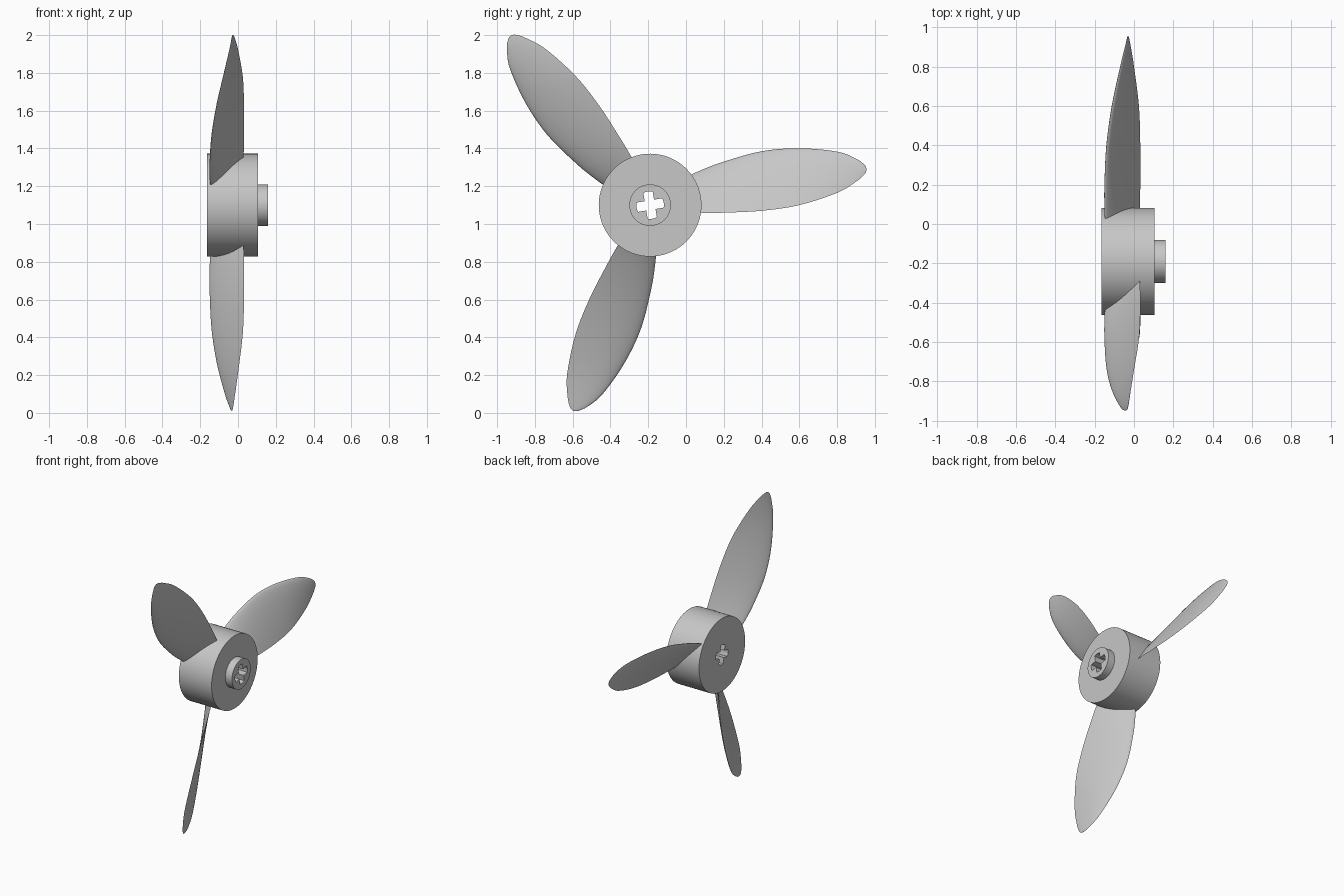
import bpy, bmesh, math
from mathutils import Vector

if "Cube" in bpy.data.objects:
    bpy.data.objects.remove(bpy.data.objects["Cube"], do_unlink=True)

CENTRE = Vector((0, -0.19, 1.10))
TILT = math.radians(9.4)
SIDES = 72

grey = bpy.data.materials.new("light_grey_plastic")
grey.use_nodes = True
grey.diffuse_color = (0.57, 0.57, 0.57, 1)
grey.node_tree.nodes["Principled BSDF"].inputs["Base Color"].default_value = grey.diffuse_color


def add_object(name, bm, angle):
    bmesh.ops.recalc_face_normals(bm, faces=bm.faces)
    mesh = bpy.data.meshes.new(name)
    bm.to_mesh(mesh)
    bm.free()
    mesh.materials.append(grey)
    obj = bpy.data.objects.new(name, mesh)
    obj.location = CENTRE
    bpy.context.collection.objects.link(obj)
    bpy.ops.object.select_all(action="DESELECT")
    obj.select_set(True)
    bpy.context.view_layer.objects.active = obj
    bpy.ops.object.shade_smooth_by_angle(angle=math.radians(angle))
    return obj


def bridge(bm, a, b):
    for i in range(len(a)):
        j = (i + 1) % len(a)
        bm.faces.new((a[i], a[j], b[j], b[i]))


def cross_radius(a, reach=0.073):
    # Polar outline of a cross with rounded arm ends
    half = reach * math.sin(math.radians(20))
    return min(reach, half / max(min(abs(math.sin(a)), abs(math.cos(a))), 1e-6))


def cross_tube(name, radius, x0, x1):
    # Cylinder along x with a cross-shaped axle hole right through it
    bm = bmesh.new()
    rings = []
    for x, hole in ((x0, True), (x0, False), (x1, False), (x1, True)):
        ring = []
        for i in range(SIDES):
            a = math.tau * i / SIDES
            r = cross_radius(a) if hole else radius
            ring.append(bm.verts.new((x, r * math.cos(a + TILT), r * math.sin(a + TILT))))
        rings.append(ring)
    for k in range(4):
        bridge(bm, rings[k], rings[(k + 1) % 4])
    return add_object(name, bm, 30)


def smooth_path(points, steps):
    # Catmull-Rom interpolation of station rows
    pts = [Vector(p) for p in points]
    pts = [2 * pts[0] - pts[1]] + pts + [2 * pts[-1] - pts[-2]]
    out = []
    for a, b, c, d in zip(pts, pts[1:], pts[2:], pts[3:]):
        for s in range(steps):
            t = s / steps
            out.append(0.5 * (2 * b + (c - a) * t + (2 * a - 5 * b + 4 * c - d) * t**2
                              + (3 * b - a - 3 * c + d) * t**3))
    return out + [pts[-2]]


def thickness(s):
    # Rounded nose, sharp trailing edge
    return 5 * (0.2969 * math.sqrt(s) - 0.126 * s - 0.3516 * s**2 + 0.2843 * s**3 - 0.1036 * s**4)


# Blade stations: reach, leading offset, trailing offset, leading x, trailing x
STATIONS = [
    (0.15, 0.130, -0.040, -0.145, 0.030),
    (0.27, 0.185, -0.042, -0.150, 0.030),
    (0.39, 0.230, -0.040, -0.150, 0.032),
    (0.59, 0.285, -0.030, -0.140, 0.032),
    (0.79, 0.301, 0.000, -0.112, 0.025),
    (0.99, 0.283, 0.065, -0.069, 0.000),
    (1.09, 0.246, 0.124, -0.045, -0.016),
    (1.135, 0.213, 0.163, -0.035, -0.025),
    (1.146, 0.192, 0.184, -0.031, -0.029),
]


def blade(name, turn):
    bm = bmesh.new()
    n = 14
    cuts = [(1 - math.cos(math.pi * i / n)) / 2 for i in range(n + 1)]
    section = [(s, 0.6) for s in cuts] + [(s, -0.4) for s in reversed(cuts[1:-1])]
    rings = []
    for u, v_lead, v_trail, x_lead, x_trail in smooth_path(STATIONS, 5):
        lead, trail = Vector((x_lead, u, v_lead)), Vector((x_trail, u, v_trail))
        chord = trail - lead
        normal = Vector((-chord.z, 0, chord.x)).normalized()
        depth = min(0.05, 0.16 * chord.length)
        rings.append([bm.verts.new(lead + chord * s + normal * depth * side * thickness(s))
                      for s, side in section])
    for a, b in zip(rings, rings[1:]):
        bridge(bm, a, b)
    bm.faces.new(rings[0])
    bm.faces.new(rings[-1])
    obj = add_object(name, bm, 50)
    obj.rotation_euler.x = turn
    return obj


# Hub and the smaller collar on its face
cross_tube("hub", 0.272, -0.165, 0.105)
cross_tube("hub_collar", 0.11, 0.105, 0.16)

# Three blades around the hub
for k, label in enumerate(("side_blade", "upper_blade", "lower_blade")):
    blade(label, k * math.tau / 3)
